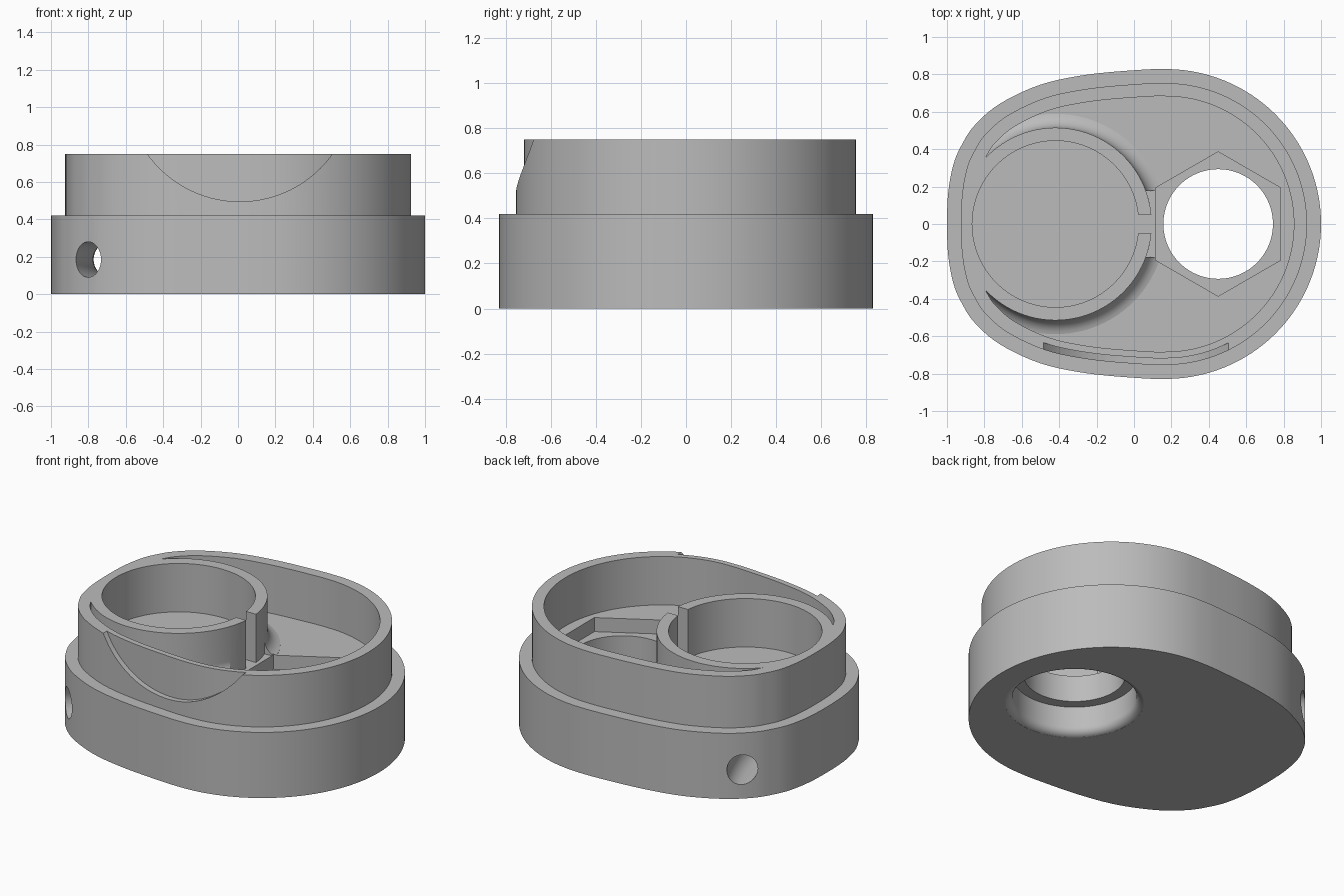
import bpy, bmesh, math
from mathutils import Vector

cube = bpy.data.objects.get("Cube")
if cube:
    bpy.data.objects.remove(cube, do_unlink=True)

grey = bpy.data.materials.new("plain grey")
grey.use_nodes = True
grey.diffuse_color = (0.5, 0.5, 0.5, 1)
grey.node_tree.nodes["Principled BSDF"].inputs["Base Color"].default_value = (0.5, 0.5, 0.5, 1)


def loft(name, rings):
    """Closed solid through a stack of equal-count 3D rings."""
    bm = bmesh.new()
    loops = [[bm.verts.new(p) for p in ring] for ring in rings]
    n = len(loops[0])
    bm.faces.new(loops[0][::-1])
    bm.faces.new(loops[-1])
    for a, b in zip(loops, loops[1:]):
        for i in range(n):
            j = (i + 1) % n
            bm.faces.new((a[i], a[j], b[j], b[i]))
    bmesh.ops.recalc_face_normals(bm, faces=bm.faces)
    mesh = bpy.data.meshes.new(name)
    bm.to_mesh(mesh)
    bm.free()
    mesh.materials.append(grey)
    obj = bpy.data.objects.new(name, mesh)
    bpy.context.collection.objects.link(obj)
    return obj


def prism(name, pts, z0, z1):
    return loft(name, [[(x, y, z) for x, y in pts] for z in (z0, z1)])


def circle(cx, r, n=96, turn=0.0):
    return [(cx + r * math.cos(turn + math.tau * i / n),
             r * math.sin(turn + math.tau * i / n)) for i in range(n)]


def lathe(name, cx, profile):
    return loft(name, [[(x, y, z) for x, y in circle(cx, r)] for r, z in profile])


def combine(target, tool, operation):
    """Apply a boolean and discard the tool."""
    mod = target.modifiers.new(operation, "BOOLEAN")
    mod.operation, mod.solver, mod.object = operation, "EXACT", tool
    bpy.context.view_layer.objects.active = target
    bpy.ops.object.modifier_apply(modifier=mod.name)
    bpy.data.objects.remove(tool, do_unlink=True)


def egg_outline():
    """Blunt spline on the left, circular arc on the right."""
    key = [(-0.995, -0.15), (-1, 0), (-0.993, 0.17), (-0.965, 0.32), (-0.92, 0.425),
           (-0.85, 0.53), (-0.717, 0.643), (-0.5, 0.745), (-0.26, 0.797),
           (0.0, 0.822), (0.17, 0.828), (0.33, 0.812)]
    key = [Vector(k) for k in key]
    half = []
    for a, b, c, d in zip(key, key[1:], key[2:], key[3:]):
        for s in range(5):
            t = s / 5
            half.append(0.5 * (2 * b + (c - a) * t + (2 * a - 5 * b + 4 * c - d) * t * t
                               + (3 * b - a - 3 * c + d) * t ** 3))
    for i in range(41):
        a = math.pi / 2 * (1 - i / 40)
        half.append(Vector((0.17 + 0.83 * math.cos(a), 0.828 * math.sin(a))))
    return half + [Vector((p.x, -p.y)) for p in half[-2:0:-1]]


OUTLINE = egg_outline()


def inset(distance):
    out = []
    n = len(OUTLINE)
    for i, p in enumerate(OUTLINE):
        along = (OUTLINE[(i + 1) % n] - OUTLINE[i - 1]).normalized()
        out.append(p + Vector((along.y, -along.x)) * distance)
    return out


STEP, FLOOR, TOP, OVER = 0.42, 0.44, 0.75, 0.9
RING_X, HOLE_X = -0.42, 0.45

# Stepped body
body = prism("housing_body", OUTLINE, 0, STEP)
combine(body, prism("upper_wall", inset(0.075), 0.2, TOP), "UNION")

# Cavity around the cup, whose foot flares into the floor
cavity = prism("cavity", inset(0.145), FLOOR, OVER)
flare = [(0.605 - 0.09 * math.cos(t), 0.53 - 0.09 * math.sin(t))
         for t in (math.radians(10 * i) for i in range(8, -1, -1))]
core = lathe("cup_core", RING_X, [(flare[0][0], 0.3)] + flare + [(0.515, 1)])
combine(cavity, core, "DIFFERENCE")
combine(body, cavity, "DIFFERENCE")

# Cup bore
combine(body, prism("cup_bore", circle(RING_X, 0.445), FLOOR, OVER), "DIFFERENCE")

# Flat strip between the cup and the hexagonal pocket
arc = [math.radians(a) for a in range(-20, 21, 2)]
strip = [(RING_X + 0.515 * math.cos(a), 0.515 * math.sin(a)) for a in arc]
strip += [(0.125, 0.18), (0.125, -0.18)]
combine(body, prism("strip", strip, FLOOR + 0.001, 0.6), "DIFFERENCE")

# Slot through the cup wall
slot = [(-0.02, -0.05), (0.12, -0.05), (0.12, 0.05), (-0.02, 0.05)]
combine(body, prism("slot", slot, FLOOR + 0.001, OVER), "DIFFERENCE")

# Hexagonal pocket, through hole and rounded counterbore beneath
combine(body, prism("hex_pocket", circle(HOLE_X, 0.386, 6, math.pi / 6), 0.35, 0.7), "DIFFERENCE")
combine(body, prism("through_hole", circle(HOLE_X, 0.293), 0.1, 0.6), "DIFFERENCE")
lip = [(0.41 - 0.05 * math.sin(t), 0.05 - 0.05 * math.cos(t))
       for t in (math.radians(10 * i) for i in range(1, 10))]
combine(body, lathe("counterbore", HOLE_X, [(lip[0][0], -0.1)] + lip + [(0.36, 0.18)]),
        "DIFFERENCE")

# Bowed cord hole across the blunt end
rings = []
for i in range(-14, 15):
    y = i * 0.055
    bow = -0.68 - 0.09 * (y / 0.5) ** 2
    rings.append([(bow + 0.092 * math.cos(a), y, 0.185 + 0.095 * math.sin(a))
                  for a in (math.tau * k / 40 for k in range(40))])
combine(body, loft("cord_hole", rings), "DIFFERENCE")

# Shallow round-bottomed recess on the front wall
recess = loft("thumb_recess", [[(0.01 + x, y, 1.103 + z) for x, z in circle(0, 0.608)]
                               for y in (-1, -0.3)])
combine(recess, prism("recess_back", inset(0.11), 0.3, 2), "DIFFERENCE")
combine(body, recess, "DIFFERENCE")

# Smooth curved walls, crisp edges
bpy.ops.object.select_all(action="DESELECT")
body.select_set(True)
bpy.context.view_layer.objects.active = body
bpy.ops.object.shade_smooth_by_angle(angle=math.radians(30))
weighted = body.modifiers.new("weighted_normals", "WEIGHTED_NORMAL")
weighted.keep_sharp = True
